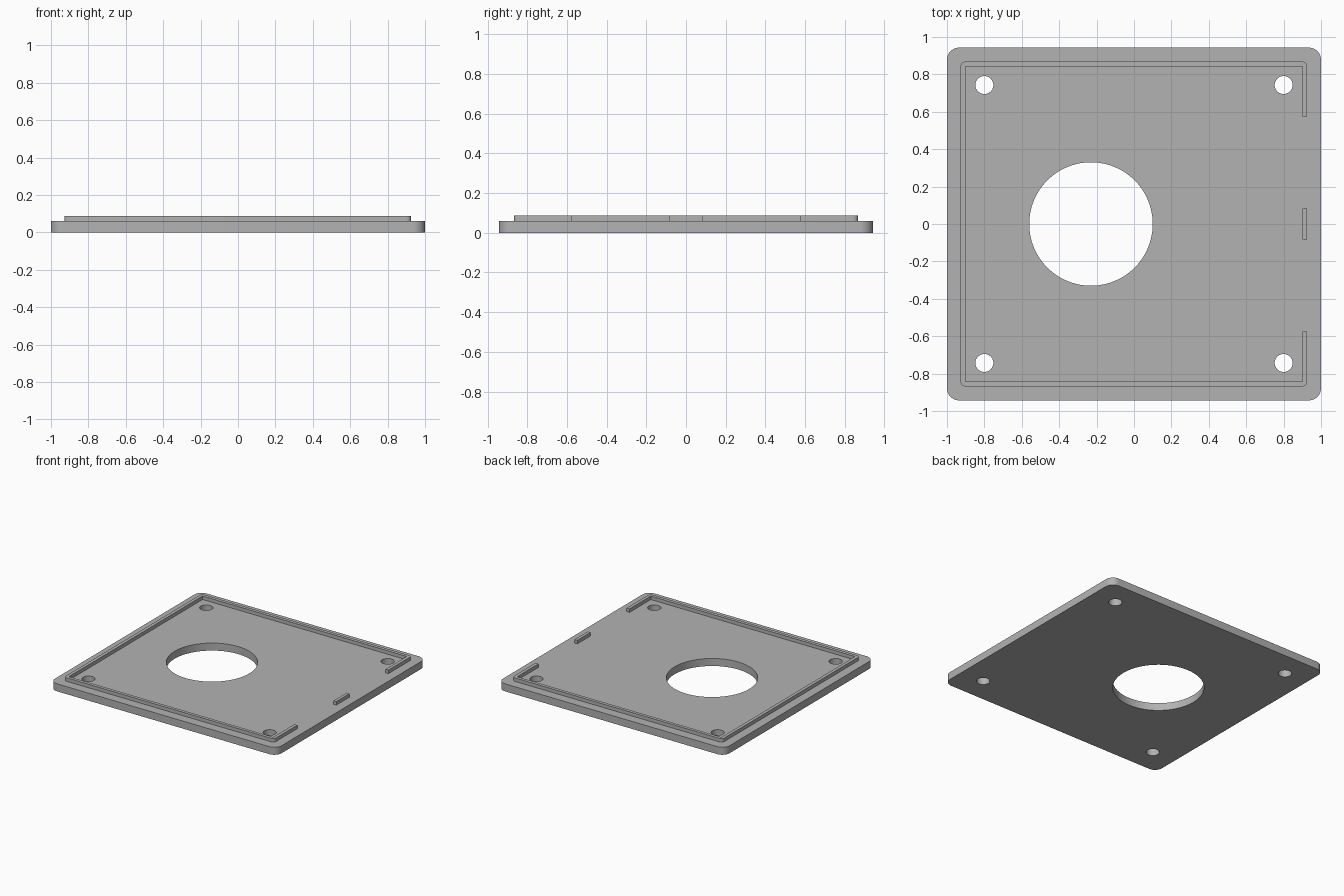
import bpy
import math

cube = bpy.data.objects.get("Cube")
if cube:
    bpy.data.objects.remove(cube, do_unlink=True)

grey = bpy.data.materials.new("plain grey")
grey.use_nodes = True
colour = (0.45, 0.45, 0.45, 1)
grey.diffuse_color = colour
grey.node_tree.nodes["Principled BSDF"].inputs["Base Color"].default_value = colour


def prism(name, outline, z0, z1):
    """Upright solid from a counter-clockwise outline."""
    n = len(outline)
    verts = [(x, y, z) for z in (z0, z1) for x, y in outline]
    faces = [list(range(n))[::-1], list(range(n, 2 * n))]
    faces += [(i, (i + 1) % n, (i + 1) % n + n, i + n) for i in range(n)]
    mesh = bpy.data.meshes.new(name)
    mesh.from_pydata(verts, [], faces)
    mesh.materials.append(grey)
    obj = bpy.data.objects.new(name, mesh)
    bpy.context.collection.objects.link(obj)
    return obj


def rectangle(x0, x1, y0, y1, r=0, steps=10):
    """Rectangle outline, with rounded corners when r is set."""
    if not r:
        return [(x0, y0), (x1, y0), (x1, y1), (x0, y1)]
    centres = [(x1 - r, y1 - r), (x0 + r, y1 - r), (x0 + r, y0 + r), (x1 - r, y0 + r)]
    points = []
    for quarter, (cx, cy) in enumerate(centres):
        for i in range(steps + 1):
            a = (quarter + i / steps) * math.pi / 2
            points.append((cx + r * math.cos(a), cy + r * math.sin(a)))
    return points


def circle(cx, cy, r, sides):
    return [(cx + r * math.cos(2 * math.pi * i / sides),
             cy + r * math.sin(2 * math.pi * i / sides)) for i in range(sides)]


def cut(obj, outlines):
    """Cut upright openings through an object, then drop the cutters."""
    cutters = [prism("cutter", o, -0.5, 0.5) for o in outlines]
    for cutter in cutters:
        cutter.hide_render = True
        mod = obj.modifiers.new("opening", 'BOOLEAN')
        mod.operation, mod.solver, mod.object = 'DIFFERENCE', 'EXACT', cutter
    bpy.ops.object.select_all(action='DESELECT')
    bpy.context.view_layer.objects.active = obj
    obj.select_set(True)
    for mod in list(obj.modifiers):
        bpy.ops.object.modifier_apply(modifier=mod.name)
    for cutter in cutters:
        bpy.data.objects.remove(cutter, do_unlink=True)
    bpy.ops.object.shade_smooth_by_angle(angle=math.radians(30))


PLATE_TOP, RIM_TOP = 0.06, 0.088

# Base plate with four screw holes and one large opening
plate = prism("base_plate", rectangle(-1, 1, -0.943, 0.943, 0.065), 0, PLATE_TOP)
holes = [circle(x, y, 0.048, 40) for x in (-0.8, 0.8) for y in (-0.743, 0.743)]
cut(plate, holes + [circle(-0.23, 0, 0.33, 96)])

# Raised locating rim, with two gaps along its +x side
rim = prism("locating_rim", rectangle(-0.928, 0.926, -0.868, 0.868, 0.026),
            PLATE_TOP, RIM_TOP)
gaps = [rectangle(0.85, 1, *sorted((s * 0.084, s * 0.574))) for s in (-1, 1)]
cut(rim, [rectangle(-0.902, 0.9, -0.842, 0.842)] + gaps)
